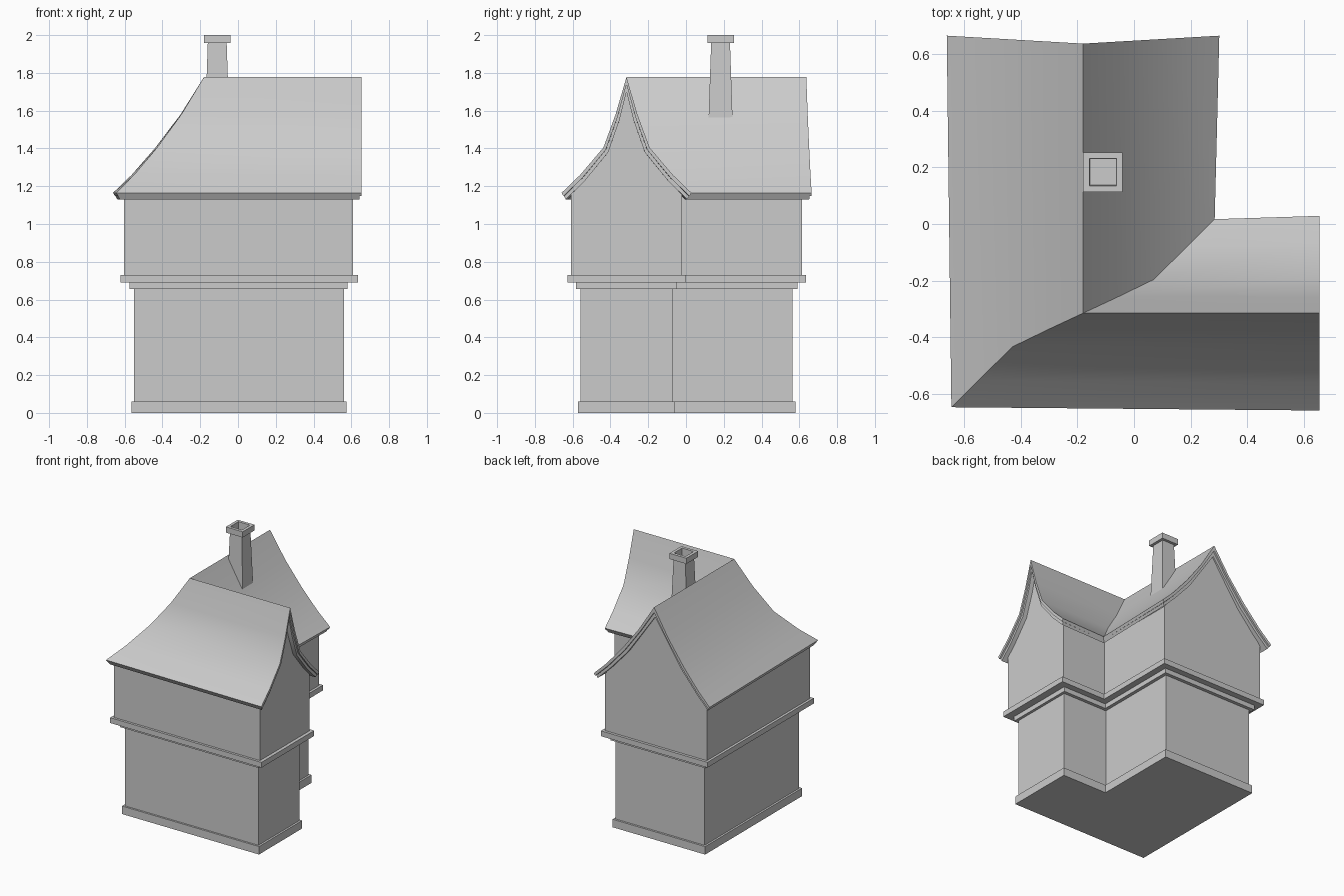
import bpy, bmesh, math

if "Cube" in bpy.data.objects:
    bpy.data.objects.remove(bpy.data.objects["Cube"])

XR, YR = -0.18, -0.315     # ridge lines of the back wing and of the right wing


def finish(name, bm, smooth=False):
    bmesh.ops.recalc_face_normals(bm, faces=bm.faces)
    me = bpy.data.meshes.new(name)
    bm.to_mesh(me)
    bm.free()
    ob = bpy.data.objects.new(name, me)
    bpy.context.collection.objects.link(ob)
    if smooth:
        bpy.ops.object.select_all(action='DESELECT')
        ob.select_set(True)
        bpy.context.view_layer.objects.active = ob
        bpy.ops.object.shade_smooth_by_angle(angle=math.radians(28))
    return ob


def both_sides(half):
    """Mirror a half profile of (offset_back_wing, offset_right_wing, z), outermost first, ridge last."""
    return half + [(-a, -b, z) for a, b, z in reversed(half) if a != 0]


def l_sweep(name, upper, lower, x_end, y_end, flare=0.0, pull=0.0, smooth=False):
    """Sweep a cross-section round the L-shaped plan: back gable, corner, right gable."""
    bm = bmesh.new()
    loop = upper + lower[::-1]
    m, n = len(upper), len(loop)
    amax = max(abs(p[0]) for p in loop)
    rows = [[], [], []]
    f = 1 + flare
    for a, b, z in loop:
        y = y_end - pull * (1 - abs(a) / amax)
        rows[0].append(bm.verts.new((XR + a * f, y, z)))
        rows[1].append(bm.verts.new((XR + a, YR + b, z)))
        rows[2].append(bm.verts.new((x_end, YR + b * f, z)))
    for r, s in ((rows[0], rows[1]), (rows[1], rows[2])):
        for i in range(n):
            j = (i + 1) % n
            bm.faces.new((r[i], r[j], s[j], s[i]))
    for r in (rows[0], rows[2]):
        for i in range(m - 1):
            bm.faces.new((r[i], r[i + 1], r[n - 2 - i], r[n - 1 - i]))
    return finish(name, bm, smooth)


def l_block(name, a, b, z0, z1, x_end, y_end):
    l_sweep(name, [(-a, -b, z1), (a, b, z1)], [(-a, -b, z0), (a, b, z0)], x_end, y_end)


# Plinth, ground floor and the two jetty mouldings
l_block("plinth", 0.385, 0.257, 0.0, 0.06, 0.575, 0.58)
l_block("ground_floor_walls", 0.37, 0.243, 0.06, 0.66, 0.56, 0.565)
l_block("lower_moulding", 0.395, 0.267, 0.655, 0.69, 0.58, 0.59)
l_block("upper_moulding", 0.443, 0.313, 0.69, 0.73, 0.635, 0.635)

# Roof profiles: top skin, underside, and the layer between
outer = [(-0.465, -0.332, 1.165), (-0.37, -0.237, 1.26), (-0.248, -0.118, 1.405),
         (-0.12, -0.056, 1.58), (0, 0, 1.778)]
inner = [(-0.445, -0.312, 1.13), (-0.35, -0.217, 1.225), (-0.215, -0.094, 1.38),
         (-0.10, -0.036, 1.55), (0, 0, 1.70)]
middle = [tuple((p + q) / 2 for p, q in zip(u, v)) for u, v in zip(outer, inner)]

# Upper floor with gables rising into the roof
gable = both_sides([(-0.424, -0.295, 1.155)] + middle[1:])
l_sweep("upper_floor_walls", gable, [(a, b, 0.73) for a, b, z in gable], 0.61, 0.615)

# Roof covering and the slightly set-back boards beneath it
l_sweep("roof", both_sides(outer), both_sides(middle), 0.655, 0.665, 0.035, 0.028, True)
l_sweep("roof_under_boards", both_sides(middle), both_sides(inner), 0.643, 0.653,
        0.03, 0.028, True)

# Tapered hollow chimney with a square cap
bm = bmesh.new()
prev = None
rings = [(0.066, 1.48), (0.05, 1.957), (0.07, 1.957), (0.07, 2.0), (0.048, 2.0), (0.046, 1.9)]
for k, (h, z) in enumerate(rings):
    ring = [bm.verts.new((-0.11 + h * sx, 0.183 + h * sy, z))
            for sx, sy in ((-1, -1), (1, -1), (1, 1), (-1, 1))]
    if prev:
        for i in range(4):
            j = (i + 1) % 4
            bm.faces.new((prev[i], prev[j], ring[j], ring[i]))
    if k in (0, len(rings) - 1):
        bm.faces.new(ring)
    prev = ring
finish("chimney", bm)
